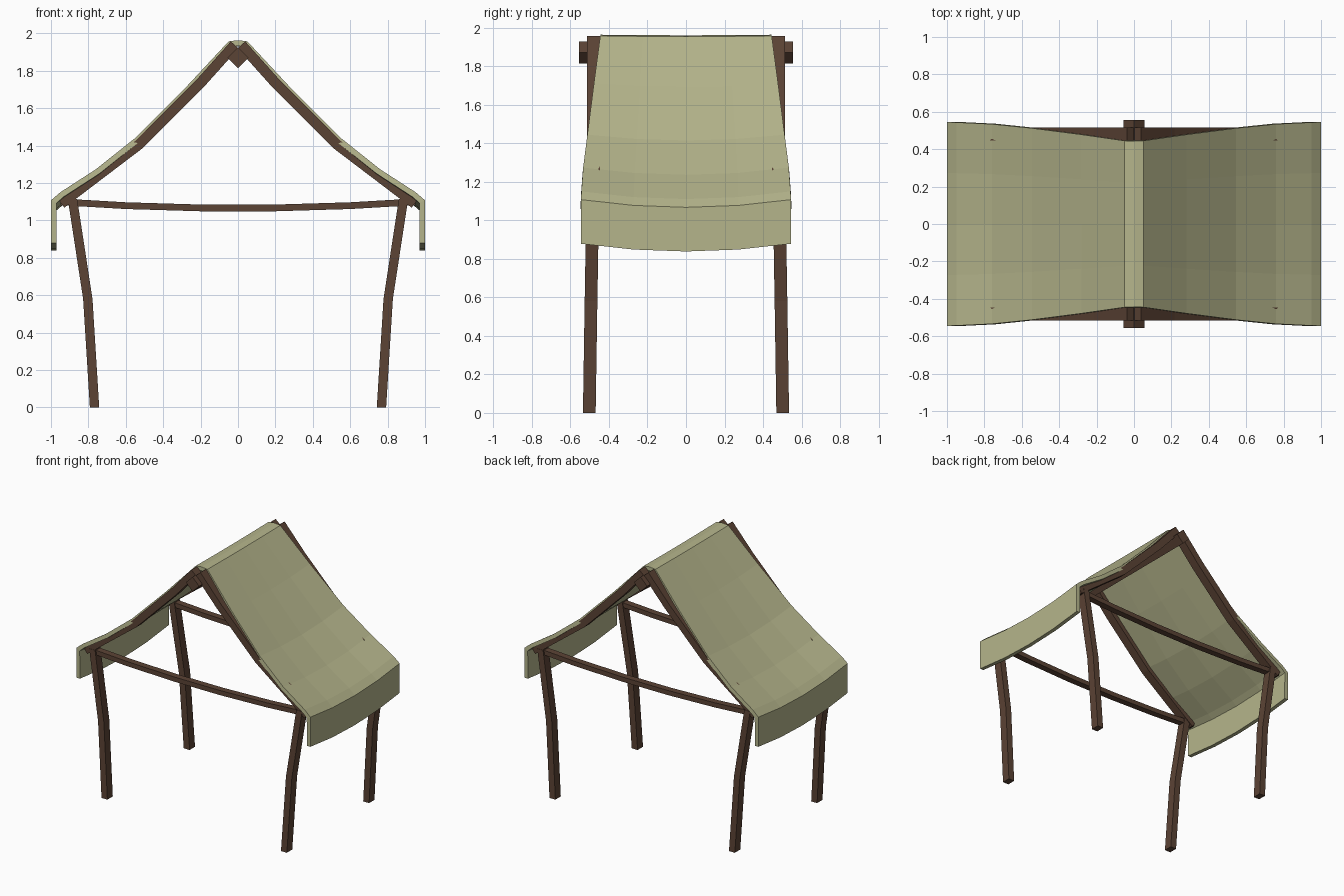
import bpy, math
from mathutils import Vector

if "Cube" in bpy.data.objects:
    bpy.data.objects.remove(bpy.data.objects["Cube"])


def material(name, rgb):
    m = bpy.data.materials.new(name)
    m.diffuse_color = (*rgb, 1)
    m.use_nodes = True
    m.node_tree.nodes["Principled BSDF"].inputs["Base Color"].default_value = m.diffuse_color
    return m


WOOD = material("dark_wood", (0.105, 0.056, 0.035))
CLOTH = material("canvas", (0.46, 0.46, 0.26))


def make_object(name, verts, faces, mat):
    me = bpy.data.meshes.new(name)
    me.from_pydata(verts, [], faces)
    me.materials.append(mat)
    ob = bpy.data.objects.new(name, me)
    bpy.context.collection.objects.link(ob)
    return ob


def beam(name, path, width, depth, side=None, sx=1, sy=1):
    """Square timber along (x, y, z) points lying roughly in the xz plane."""
    pts = [Vector(p) for p in path]
    verts = []
    for i, p in enumerate(pts):
        a, b = pts[max(i - 1, 0)], pts[min(i + 1, len(pts) - 1)]
        t = b - a
        n = Vector(side) if side else Vector((t.z, 0, -t.x)).normalized()
        for u, v in ((-1, -1), (1, -1), (1, 1), (-1, 1)):
            q = p + n * (u * width / 2) + Vector((0, v * depth / 2, 0))
            verts.append((q.x * sx, q.y * sy, q.z))
    faces = [(0, 3, 2, 1)]
    for i in range(len(pts) - 1):
        for k in range(4):
            m = (k + 1) % 4
            faces.append((4 * i + k, 4 * i + m, 4 * i + 4 + m, 4 * i + 4 + k))
    e = 4 * len(pts) - 4
    faces.append((e, e + 1, e + 2, e + 3))
    if sx * sy < 0:
        faces = [f[::-1] for f in faces]
    return make_object(name, verts, faces, WOOD)


# bent legs and sagging rafters, one per corner
for sy, end in ((-1, "front"), (1, "back")):
    for sx, hand in ((-1, "left"), (1, "right")):
        beam(f"{end}_{hand}_leg",
             [(0.767, 0.502, 0), (0.803, 0.493, 0.58), (0.885, 0.484, 1.115)],
             0.05, 0.066, (1, 0, 0), sx, sy)
        beam(f"{end}_{hand}_rafter",
             [(0.945, 0.481, 1.09), (0.53, 0.481, 1.405),
              (0.197, 0.481, 1.738), (0.018, 0.481, 1.938)],
             0.055, 0.068, None, sx, sy)
    # tie beam sagging between the legs
    beam(f"{end}_tie_beam",
         [(x, 0.481, 1.065 + 0.034 * (x / 0.95) ** 2)
          for x in (-0.95, -0.6, -0.2, 0.2, 0.6, 0.95)],
         0.036, 0.05, (0, 0, -1), 1, sy)

# ridge pole, square turned on its corner
bpy.ops.mesh.primitive_cube_add(size=1, location=(0, 0, 1.87),
                                rotation=(0, math.pi / 4, 0))
ridge = bpy.context.object
ridge.name = "ridge_pole"
ridge.scale = (0.08, 1.11, 0.08)
ridge.data.materials.append(WOOD)

# canvas roof: x, z, half width in y, sag in the middle
half = [(0.05, 1.957, 0.445, 0.003), (0.28, 1.71, 0.478, 0.018),
        (0.545, 1.444, 0.512, 0.03), (0.76, 1.273, 0.534, 0.037),
        (0.95, 1.15, 0.543, 0.04), (1.0, 1.107, 0.545, 0.04),
        (1.0, 0.878, 0.545, 0.04)]
rows = [(-x, z, w, s) for x, z, w, s in reversed(half)]
rows += [(0, 1.963, 0.445, 0.003)] + half
cols = (-1, -0.5, 0, 0.5, 1)
verts = [(x, w * c, z - s * (1 - c * c)) for x, z, w, s in rows for c in cols]
n = len(cols)
faces = [(i * n + j, (i + 1) * n + j, (i + 1) * n + j + 1, i * n + j + 1)
         for i in range(len(rows) - 1) for j in range(n - 1)]
roof = make_object("canvas_roof", verts, faces, CLOTH)
sol = roof.modifiers.new("thickness", 'SOLIDIFY')
sol.thickness = 0.03
sol.offset = -1
sol.use_even_offset = True
